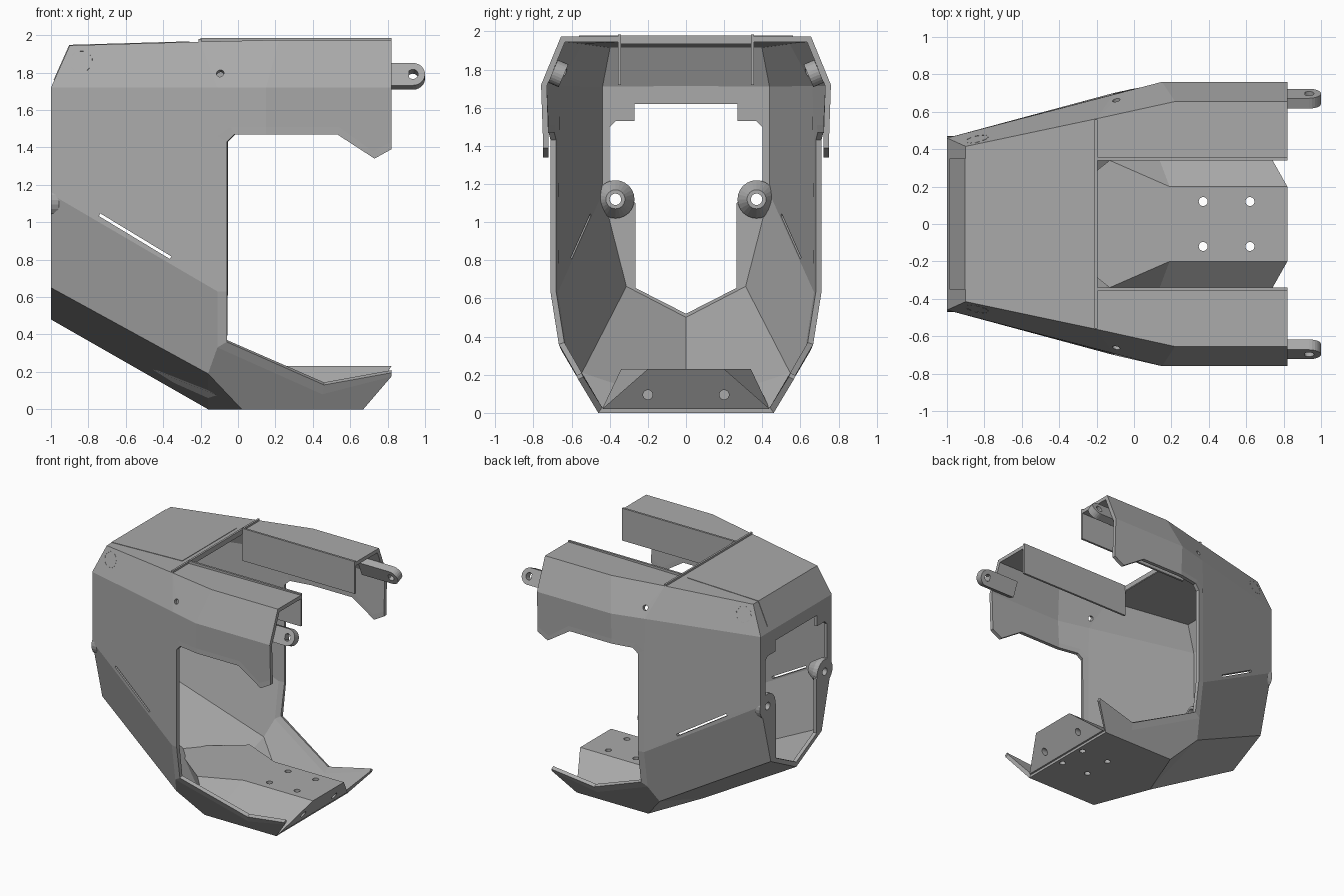
import bpy, bmesh, math
from mathutils import Matrix, Vector

if "Cube" in bpy.data.objects:
    bpy.data.objects.remove(bpy.data.objects["Cube"])

grey = bpy.data.materials.new("shell grey")
grey.diffuse_color = (0.40, 0.40, 0.40, 1)
grey.use_nodes = True
grey.node_tree.nodes["Principled BSDF"].inputs["Base Color"].default_value = grey.diffuse_color


def make(name, bm):
    me = bpy.data.meshes.new(name)
    bm.to_mesh(me)
    bm.free()
    me.materials.append(grey)
    ob = bpy.data.objects.new(name, me)
    bpy.context.collection.objects.link(ob)
    return ob


def box(bm, lo, hi, mat=Matrix()):
    c = [(a + b) / 2 for a, b in zip(lo, hi)]
    s = [b - a for a, b in zip(lo, hi)]
    bmesh.ops.create_cube(bm, size=1, matrix=mat @ Matrix.Translation(c) @ Matrix.Diagonal((*s, 1)))


def rod(bm, centre, r, length, axis):
    rot = Vector((0, 0, 1)).rotation_difference(Vector(axis)).to_matrix().to_4x4()
    bmesh.ops.create_cone(bm, cap_ends=True, segments=24, radius1=r, radius2=r, depth=length,
                          matrix=Matrix.Translation(centre) @ rot)


def both_sides(bm):
    """Mirror everything to the other side of y = 0."""
    geom = bm.verts[:] + bm.edges[:] + bm.faces[:]
    bmesh.ops.mirror(bm, geom=geom, axis='Y', merge_dist=-1)
    bmesh.ops.remove_doubles(bm, verts=bm.verts[:], dist=0.0005)
    bmesh.ops.recalc_face_normals(bm, faces=bm.faces[:])


# Shell corner points for one half
P = dict(
    A0=(-1, 0, 1.72), A1=(-1, .46, 1.72), A2=(-1, .46, 1.15), A3=(-1, .33, .65), A4=(-1, 0, .48),
    T0=(-.9, .415, 1.945), T1=(-.2, .563, 1.965), T2=(.22, .655, 1.975), T3=(.82, .655, 1.975),
    C0=(-.9, 0, 1.945), C1=(-.2, 0, 1.965), F1=(-.2, .345, 1.965), F3=(.82, .345, 1.975),
    M1=(-.11, .692, 1.72), M2=(.15, .76, 1.72), M3=(.82, .76, 1.72),
    L=(-.16, .57, .19), B0=(-.16, 0, 0), B1=(.02, .46, 0), B2=(.67, .46, 0), B3=(.67, 0, 0),
    # side opening
    R0=(.82, .75, 1.43), R1=(.72, .75, 1.38), R2=(.54, .75, 1.51), R3=(.15, .75, 1.51),
    R4=(-.04, .715, 1.51), R5=(-.11, .70, 1.46), R6=(-.11, .70, .63), R7=(-.11, .655, .33),
    R8=(.45, .508, .08), R9=(.82, .565, .175),
    # rim of the side opening
    S0=(.82, .75, 1.39), S1=(.73, .75, 1.34), S2=(.53, .75, 1.47), S3=(.15, .75, 1.47),
    S4=(-.02, .72, 1.47), S5=(-.06, .71, 1.43), S6=(-.06, .71, .63), S7=(-.06, .667, .36),
    S8=(.46, .535, .13), S9=(.82, .575, .195),
    # back opening
    I0=(-1, 0, 1.62), I1=(-1, .27, 1.62), I2=(-1, .27, 1.53), I3=(-1, .37, 1.53), I4=(-1, .4, 1.5),
    I5=(-1, .4, 1.22), I6=(-1, .265, 1.1), I7=(-1, .265, .655), I8=(-1, 0, .52),
)
FACES = ["A2 R6 R5 M1 A1", "M1 M2 R3 R4 R5", "M2 M3 R0 R1 R2 R3", "A1 M1 T1 T0", "M1 M2 T2 T1",
         "M2 M3 T3 T2", "A2 A3 L R7 R6", "A3 A4 B0 L", "L B0 B1", "L B1 B2 R9 R8 R7", "B0 B3 B2 B1",
         "A0 A1 T0 C0", "T0 T1 F1 C1 C0", "T1 T2 T3 F3 F1",
         "A0 A1 I3 I2 I1 I0", "A1 A2 I5 I4 I3", "A2 A3 I7 I6 I5", "A3 A4 I8 I7"]
FACES += [f"R{i} R{i+1} S{i+1} S{i}" for i in range(9)]

bm = bmesh.new()
V = {k: bm.verts.new(p) for k, p in P.items()}
for f in FACES:
    bm.faces.new([V[k] for k in f.split()])
both_sides(bm)
bm.normal_update()
floor = min(bm.faces, key=lambda f: f.calc_center_median().z)
if floor.normal.z > 0:
    bmesh.ops.reverse_faces(bm, faces=bm.faces[:])
shell = make("body_shell", bm)
sol = shell.modifiers.new("wall", 'SOLIDIFY')
sol.thickness, sol.offset, sol.use_even_offset = 0.03, -1, True

# Floor hump inside the lower jaw
top = [(.82, .2, .23), (.19, .2, .23), (-.13, .34, .23), (-.5, .05, .23)]
low = [(.685, .44, .02), (.1, .44, .02), (.02, .44, .02), (-.15, .05, .02)]
bm = bmesh.new()
rings = []
for ring in (top, low):
    pts = ring + [(x, -y, z) for x, y, z in reversed(ring)]
    rings.append([bm.verts.new(p) for p in pts])
bm.faces.new(rings[0])
bm.faces.new(rings[1])
for i in range(8):
    j = (i + 1) % 8
    bm.faces.new([rings[0][i], rings[0][j], rings[1][j], rings[1][i]])
bmesh.ops.recalc_face_normals(bm, faces=bm.faces[:])
hump = make("floor_hump", bm)

# Cutters: side slots, screw holes and mounting holes
bm = bmesh.new()
slot = Matrix.Translation((-.55, 0, .925)) @ Matrix.Rotation(math.atan2(.23, .38), 4, 'Y')
box(bm, (-.222, -1, -.008), (.222, 1, .008), slot)
for s in (-1, 1):
    rod(bm, (-.095, s * .66, 1.795), .02, .2, (0, s * .92, .39))
    rod(bm, (-1, s * .37, 1.12), .03, .16, (1, 0, 0))
    rod(bm, (.74, s * .2, .095), .025, .16, (1, 0, 0))
    for x in (.37, .62):
        rod(bm, (x, s * .12, .1), .024, .5, (0, 0, 1))
cutter = make("hole_cutter", bm)
cutter.hide_render = True
cutter.hide_viewport = True
for ob in (shell, hump):
    cut = ob.modifiers.new("holes", 'BOOLEAN')
    cut.operation, cut.object, cut.solver = 'DIFFERENCE', cutter, 'EXACT'

# Upright fins on the inner edge of the upper arms
bm = bmesh.new()
box(bm, (-.2, .34, 1.72), (.82, .357, 1.985))
both_sides(bm)
make("arm_fins", bm)

# Ridge across the roof
bm = bmesh.new()
box(bm, (-.212, -.56, 1.94), (-.196, .56, 1.98))
make("roof_ridge", bm)

# Raised roof panel that folds over the back edge
bm = bmesh.new()
fold = [(-.26, 1.963), (-.9, 1.945), (-.982, 1.76)]
grid = [[bm.verts.new((x, y, z)) for x, z in fold] for y in (-.35, .35)]
for i in range(2):
    bm.faces.new([grid[0][i], grid[0][i + 1], grid[1][i + 1], grid[1][i]])
bmesh.ops.recalc_face_normals(bm, faces=bm.faces[:])
panel = make("roof_panel", bm)
sol = panel.modifiers.new("plate", 'SOLIDIFY')
sol.thickness, sol.offset = 0.008, 0

# Conical bosses on the back frame, turned around the x axis
bm = bmesh.new()
prof = [(.03, -1), (.1, -1), (.1, -.96), (.05, -.88), (.03, -.88)]
N = 24
rings = []
for k in range(N):
    a = 2 * math.pi * k / N
    rings.append([bm.verts.new((x, .37 + r * math.cos(a), 1.12 + r * math.sin(a))) for r, x in prof])
for k in range(N):
    for i in range(5):
        a, b = rings[k], rings[(k + 1) % N]
        bm.faces.new([a[i], a[(i + 1) % 5], b[(i + 1) % 5], b[i]])
both_sides(bm)
make("back_bosses", bm)

# Hinge lugs with a pin hole, tilted along the arm chamfer
bm = bmesh.new()
n = 12
arc = [-math.pi / 2 + math.pi * k / n for k in range(n + 1)]
outer = [(-.28, -.065)] + [(.065 * math.cos(a), .065 * math.sin(a)) for a in arc] + [(-.28, .065)]
inner = [(.028 * math.cos(a), .028 * math.sin(a)) for a in [math.pi * 1.25 + i * 1.5 * math.pi / (n + 2)
                                                          for i in range(n + 3)]]
tilt = Matrix.Translation((.935, .67, 1.78)) @ Matrix.Rotation(math.radians(23), 4, 'X')
loops = [[bm.verts.new(tilt @ Vector((x, y, z))) for x, z in loop]
         for y in (-.03, .03) for loop in (outer, inner)]
oa, ia, ob_, ib = loops
for i in range(len(outer)):
    j = (i + 1) % len(outer)
    for a, b in ((oa, ia), (ob_, ib), (oa, ob_), (ia, ib)):
        bm.faces.new([a[i], a[j], b[j], b[i]])
both_sides(bm)
make("hinge_lugs", bm)

# Dashed ring marks on the upper back corners
bm = bmesh.new()
u = (Vector(P["T1"]) - Vector(P["T0"])).normalized()
nrm = u.cross(Vector(P["T0"]) - Vector(P["A1"])).normalized()
if nrm.y < 0:
    nrm = -nrm
w = nrm.cross(u)
mid = Vector((-.84, 0, 1.86))
mid.y = P["T0"][1] - ((mid - Vector(P["T0"])).x * nrm.x + (mid.z - P["T0"][2]) * nrm.z) / nrm.y
frame = Matrix.Translation(mid) @ Matrix((u, w, nrm)).transposed().to_4x4()
for k in range(8):
    box(bm, (.056, -.013, -.002), (.062, .013, .002), frame @ Matrix.Rotation(k * math.pi / 4, 4, 'Z'))
both_sides(bm)
make("ring_marks", bm)
